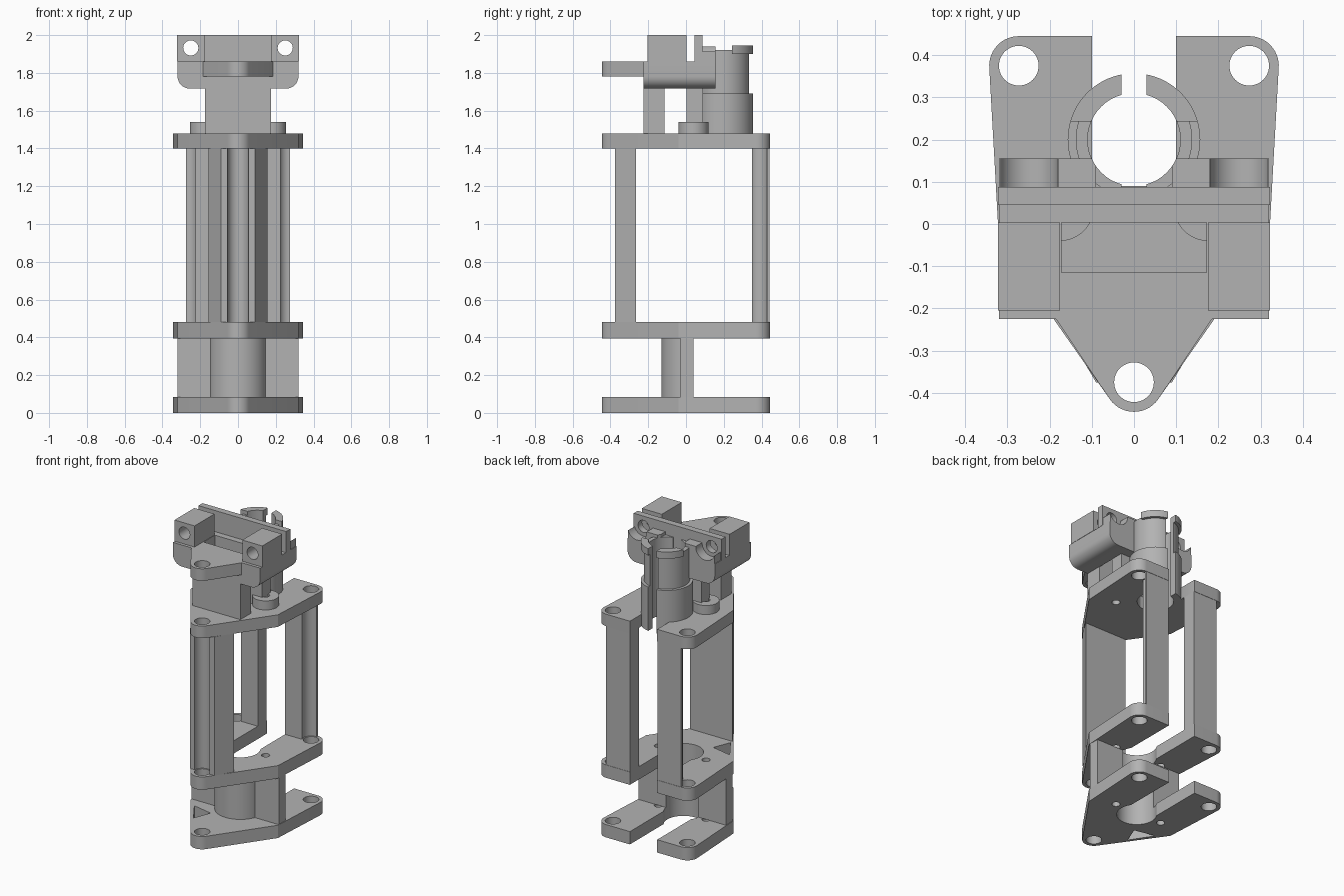
import bpy, bmesh
from math import sin, cos, radians, pi
from mathutils import Matrix

cube = bpy.data.objects.get("Cube")
if cube:
    bpy.data.objects.remove(cube, do_unlink=True)

grey = bpy.data.materials.new("plain grey")
grey.use_nodes = True
grey.diffuse_color = (0.45, 0.45, 0.45, 1)
grey.node_tree.nodes["Principled BSDF"].inputs["Base Color"].default_value = grey.diffuse_color


def arc(cx, cy, r, a, b, n=14):
    return [(cx + r * cos(radians(a + (b - a) * i / n)),
             cy + r * sin(radians(a + (b - a) * i / n))) for i in range(n + 1)]


def prism(name, pts, lo, hi, along_y=False):
    """Extrude an outline along z, or an x-z outline along y."""
    bm = bmesh.new()
    place = (lambda p: (p[0], lo, p[1])) if along_y else (lambda p: (p[0], p[1], lo))
    face = bm.faces.new([bm.verts.new(place(p)) for p in pts])
    ext = bmesh.ops.extrude_face_region(bm, geom=[face])
    move = (0, hi - lo, 0) if along_y else (0, 0, hi - lo)
    bmesh.ops.translate(bm, vec=move,
                        verts=[v for v in ext["geom"] if isinstance(v, bmesh.types.BMVert)])
    bmesh.ops.recalc_face_normals(bm, faces=bm.faces)
    me = bpy.data.meshes.new(name)
    bm.to_mesh(me)
    bm.free()
    me.materials.append(grey)
    ob = bpy.data.objects.new(name, me)
    bpy.context.collection.objects.link(ob)
    return ob


def box(name, x0, x1, y0, y1, z0, z1):
    return prism(name, [(x0, y0), (x1, y0), (x1, y1), (x0, y1)], z0, z1)


def rod(name, cx, cy, r, lo, hi, along_y=False, n=48):
    return prism(name, arc(cx, cy, r, 0, 360 - 360 / n, n - 1), lo, hi, along_y)


def boolean(ob, tools, op="DIFFERENCE"):
    """Apply each tool to the object, then discard the tool."""
    for tool in tools:
        mod = ob.modifiers.new("cut", "BOOLEAN")
        mod.operation, mod.solver, mod.object = op, "EXACT", tool
        bpy.context.view_layer.update()
        done = bpy.data.meshes.new_from_object(
            ob.evaluated_get(bpy.context.evaluated_depsgraph_get()))
        ob.modifiers.clear()
        ob.data = done
        bpy.data.objects.remove(tool, do_unlink=True)
    return ob


def motor_space():
    return [rod("c", 0, 0.025, 0.12, -0.1, 0.6), box("c", -0.1, 0.1, 0.025, 0.5, -0.1, 0.6)]


def clamp_bore():
    return [rod("c", 0, 0.2, 0.11, 1.3, 2.1), box("c", -0.03, 0.03, 0.088, 0.5, 1.3, 2.1)]


ROD_R, GROOVE_R, CORNER_X, CORNER_Y = 0.047, 0.055, 0.273, 0.375
apex = arc(0, -CORNER_Y, 0.07, 215, 325)
outline = (apex + [(0.32, -0.04)] + arc(CORNER_X, CORNER_Y, 0.07, -5, 90)
           + arc(-CORNER_X, CORNER_Y, 0.07, 90, 185) + [(-0.32, -0.04)])

# Three rod plates with slots, rod holes and screw holes
for name, z0, z1 in (("bottom_plate", 0, 0.085), ("middle_plate", 0.395, 0.48),
                     ("top_plate", 1.4, 1.48)):
    plate = prism(name, outline, z0, z1)
    tools = [rod("c", x, y, ROD_R, z0 - 0.1, z1 + 0.1)
             for x, y in ((0, -CORNER_Y), (CORNER_X, CORNER_Y), (-CORNER_X, CORNER_Y))]
    tools += [rod("c", s * 0.175, 0.04, 0.025, z0 - 0.1, z1 + 0.1) for s in (-1, 1)]
    if name == "top_plate":
        tools += clamp_bore() + [box("c", -0.1, 0.1, 0.2, 0.5, 1.3, 1.6)]
    else:
        tools += motor_space()
        tools.append(prism("c", [(-0.25, -0.1), (-0.155, -0.245), (-0.11, -0.13)],
                           z0 - 0.1, z1 + 0.1))
    boolean(plate, tools)

# Front column, grooved for its rod
boolean(prism("front_column", [(0.155, -0.265), (-0.155, -0.265), (-0.09, -0.375),
                               (0.09, -0.375)], 0.48, 1.4),
        [rod("c", 0, -CORNER_Y, GROOVE_R, 0.3, 1.6)])

# Rear columns, grooved for their rods
for side, s in (("left", 1), ("right", -1)):
    x0, x1 = sorted((s * 0.1, s * 0.275))
    boolean(box(side + "_rear_column", x0, x1, 0.35, 0.443, 0.48, 1.4),
            [rod("c", s * CORNER_X, CORNER_Y, GROOVE_R, 0.3, 1.6)])

# Lower cradle: cross wall with a half tube in front
cradle = box("lower_cradle", -0.32, 0.32, -0.03, 0.04, 0.085, 0.395)
shell = prism("t", arc(0, 0.025, 0.155, 180, 360, 32), 0.085, 0.395)
boolean(cradle, [shell], "UNION")
boolean(cradle, motor_space())

# Screw lugs on the top plate
for side, s in (("left", 1), ("right", -1)):
    boolean(rod(side + "_lug", s * 0.175, 0.04, 0.08, 1.48, 1.54),
            [rod("c", s * 0.175, 0.04, 0.025, 1.4, 1.6)])

# Walls that carry the head
box("front_wall", -0.175, 0.175, -0.225, -0.115, 1.48, 1.78)
box("rear_wall", -0.175, 0.175, 0.003, 0.09, 1.48, 1.75)

# Head body with rounded lower corners and a central opening
profile = ([(0.32, 1.86), (-0.32, 1.86)] + arc(-0.255, 1.782, 0.065, 180, 270, 8)
           + arc(0.255, 1.782, 0.065, 270, 360, 8))
head = prism("head_body", profile, -0.225, 0.155, True)
boolean(head, [box("c", -0.172, 0.172, -0.115, 0.003, 1.6, 2.0)] + clamp_bore())

# Rod tab at the front of the head
boolean(prism("front_tab", apex + [(0.185, -0.225), (0.172, -0.12), (-0.172, -0.12),
                                   (-0.185, -0.225)], 1.78, 1.86),
        [rod("c", 0, -CORNER_Y, ROD_R, 1.7, 1.9)])

# Tall rear plate and paired screw blocks
back = box("head_back_plate", -0.322, 0.322, 0.045, 0.088, 1.86, 2.0)
boolean(back, [rod("c", s * 0.25, 1.932, 0.04, -0.1, 0.3, True, 32) for s in (-1, 1)])
for side, s in (("left", 1), ("right", -1)):
    x0, x1 = sorted((s * 0.175, s * 0.322))
    boolean(box(side + "_screw_block", x0, x1, -0.205, 0.003, 1.86, 2.0),
            [rod("c", s * 0.25, 1.932, 0.04, -0.4, 0.2, True, 32)])
    x0, x1 = sorted((s * 0.09, s * 0.316))
    boolean(box(side + "_nut_seat", x0, x1, 0.088, 0.155, 1.83, 1.94),
            [rod("c", s * 0.25, 1.937, 0.07, 0, 0.3, True)] + clamp_bore())

# Split clamp tube with a stepped outside and hooked rim
for name, r, z0, z1 in (("clamp_base", 0.157, 1.4, 1.69), ("clamp_neck", 0.138, 1.69, 1.92)):
    boolean(rod(name, 0, 0.2, r, z0, z1, n=64), clamp_bore())
boolean(prism("clamp_rim", arc(0, 0.2, 0.157, 16, 164, 32), 1.9, 1.945), clamp_bore())

# Smooth the round surfaces and keep the edges sharp
for ob in bpy.context.collection.objects:
    ob.select_set(ob.type == "MESH" and grey.name in ob.data.materials)
    if ob.select_get():
        bpy.context.view_layer.objects.active = ob
bpy.ops.object.shade_smooth_by_angle(angle=radians(30))
